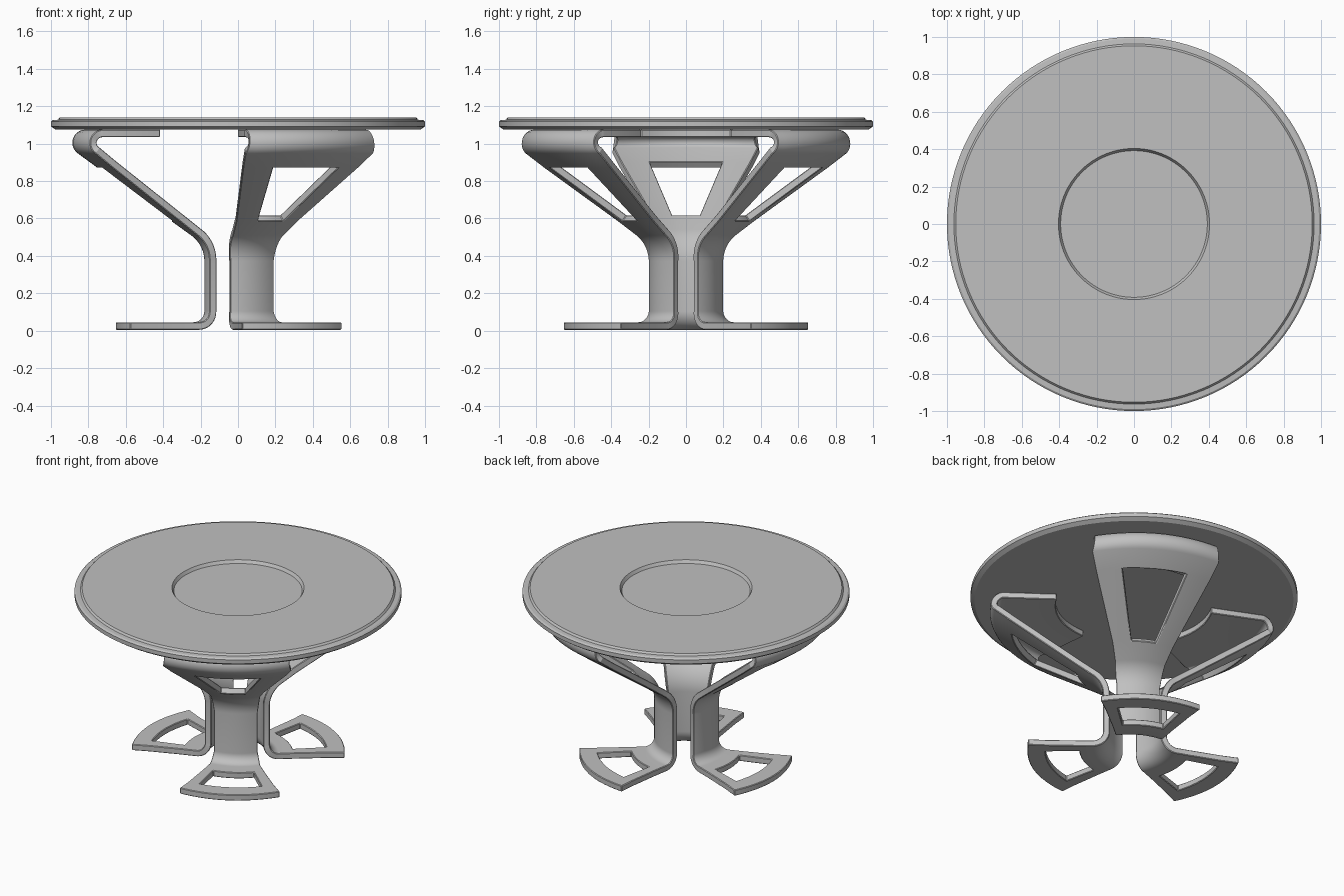
import bpy, bmesh
from math import pi, radians, tan
from mathutils import Vector, Matrix

cube = bpy.data.objects.get("Cube")
if cube:
    bpy.data.objects.remove(cube, do_unlink=True)

grey = bpy.data.materials.new("plain grey")
grey.use_nodes = True
colour = (0.53, 0.53, 0.53, 1)
grey.diffuse_color = colour
grey.node_tree.nodes["Principled BSDF"].inputs["Base Color"].default_value = colour


def make_object(name, bm):
    mesh = bpy.data.meshes.new(name)
    bm.to_mesh(mesh)
    bm.free()
    mesh.materials.append(grey)
    obj = bpy.data.objects.new(name, mesh)
    bpy.context.collection.objects.link(obj)
    return obj


def finish(obj):
    """Apply the modifiers and smooth everything but the hard edges."""
    bpy.ops.object.select_all(action='DESELECT')
    obj.select_set(True)
    bpy.context.view_layer.objects.active = obj
    bpy.ops.object.convert(target='MESH')
    bpy.ops.object.shade_smooth_by_angle(angle=radians(30))


# Round top with a raised disc and a shallow central recess
def table_top():
    profile = [(0, 1.12), (0.392, 1.12), (0.404, 1.14), (0.953, 1.14), (0.963, 1.128),
               (0.99, 1.126), (1, 1.118), (1, 1.092), (0.975, 1.075), (0, 1.075)]
    bm = bmesh.new()
    verts = [bm.verts.new((r, 0, z)) for r, z in profile]
    edges = [bm.edges.new(pair) for pair in zip(verts, verts[1:])]
    bmesh.ops.spin(bm, geom=verts + edges, cent=(0, 0, 0), axis=(0, 0, 1),
                   angle=2 * pi, steps=128)
    bmesh.ops.remove_doubles(bm, verts=bm.verts, dist=0.0005)
    bmesh.ops.recalc_face_normals(bm, faces=bm.faces)
    finish(make_object("table_top", bm))


# Leg path: distance out, height, half width, bow, hole half width, bend radius, hole follows
PATH = [
    (0.653, 0.045, 0.307, 0.076, 0.22, 0, False),
    (0.54, 0.045, 0.262, 0.060, 0.19, 0, True),
    (0.33, 0.045, 0.185, 0.042, 0.125, 0, False),
    (0.18, 0.045, 0.135, 0.028, 0.07, 0.06, False),
    (0.18, 0.459, 0.135, 0.028, 0.06, 0.17, False),
    (0.355, 0.585, 0.19, 0.045, 0.078, 0, True),
    (0.75, 0.87, 0.355, 0.082, 0.20, 0, False),
    (1.03, 1.075, 0.46, 0.115, 0.25, 0.07, False),
    (0.48, 1.075, 0.24, 0.065, 0.12, 0, False),
]


def stations():
    """Return rows of (values, hole follows), with the bends rounded as arcs."""
    rows = []
    for i, (*values, radius, hole) in enumerate(PATH):
        p = Vector(values)
        if not radius:
            rows.append((p, hole))
            continue
        before, after = Vector(PATH[i - 1][:5]), Vector(PATH[i + 1][:5])
        a, b = (before - p).xy, (after - p).xy
        reach = radius / tan(a.angle(b) / 2)
        start = p.lerp(before, reach / a.length)
        end = p.lerp(after, reach / b.length)
        corner = p.xy
        mid_dir = (a.normalized() + b.normalized()).normalized()
        centre = corner + mid_dir * (radius ** 2 + reach ** 2) ** 0.5
        u, v = start.xy - centre, end.xy - centre
        sweep = u.angle_signed(v)
        steps = 12
        for k in range(steps + 1):
            row = start.lerp(end, k / steps)
            spot = centre + Matrix.Rotation(-sweep * k / steps, 2) @ u
            row[0], row[1] = spot.x, spot.y
            rows.append((row, False))
    return rows


def leg(name, angle):
    bm = bmesh.new()
    grid = []
    rim, middle = 4, 8
    for (d, z, w, bow, h), hole in stations():
        side = [h + (w - h) * k / rim for k in range(1, rim + 1)]
        across = [-y for y in reversed(side)]
        across += [-h + 2 * h * k / middle for k in range(middle + 1)] + side
        grid.append(([bm.verts.new((d - bow * (y / w) ** 2, y, z)) for y in across], hole))
    for (low, hole), (high, _) in zip(grid, grid[1:]):
        for c in range(len(low) - 1):
            if not (hole and rim <= c < rim + middle):
                bm.faces.new((low[c], low[c + 1], high[c + 1], high[c]))
    obj = make_object(name, bm)
    obj.rotation_euler.z = radians(angle)
    solid = obj.modifiers.new("thickness", 'SOLIDIFY')
    solid.thickness = 0.04
    solid.offset = -1
    solid.use_even_offset = True
    bevel = obj.modifiers.new("soft edges", 'BEVEL')
    bevel.width = 0.004
    bevel.segments = 1
    bevel.limit_method = 'ANGLE'
    bevel.angle_limit = radians(50)
    finish(obj)


table_top()
for name, angle in (("back_leg", 60), ("right_leg", 180), ("front_leg", 300)):
    leg(name, angle)
